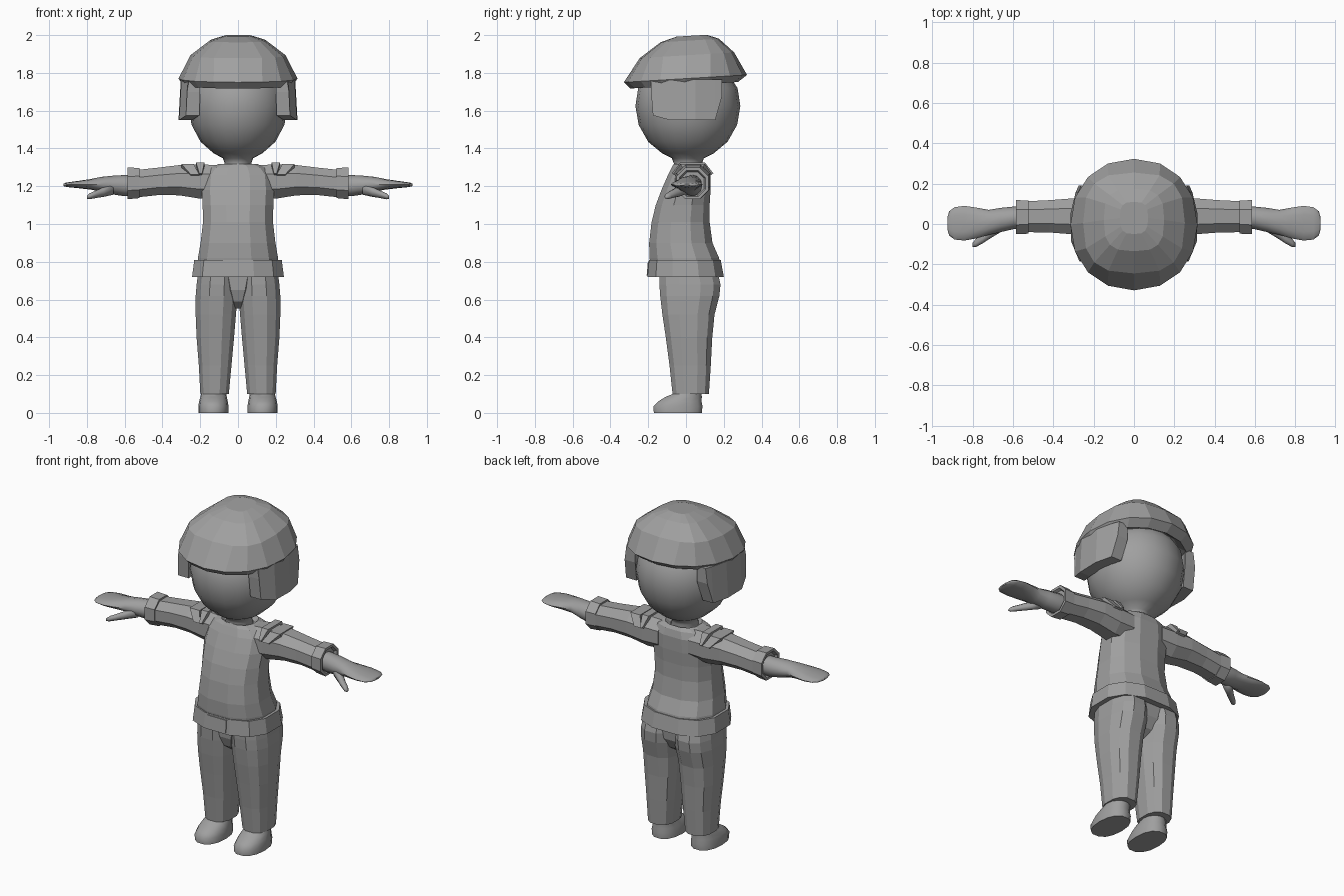
import bpy, bmesh, math
from mathutils import Vector

grey = bpy.data.materials.new("plain grey")
grey.diffuse_color = (0.35, 0.35, 0.35, 1)


def make(name, verts, faces, smooth=False, mirror=False):
    me = bpy.data.meshes.new(name)
    me.from_pydata(verts, [], faces)
    bm = bmesh.new()
    bm.from_mesh(me)
    bmesh.ops.recalc_face_normals(bm, faces=bm.faces)
    bm.to_mesh(me)
    bm.free()
    me.materials.append(grey)
    ob = bpy.data.objects.new(name, me)
    bpy.context.collection.objects.link(ob)
    if smooth:
        me.shade_smooth()
    if mirror:
        mod = ob.modifiers.new("mirror", 'MIRROR')
        mod.use_mirror_merge = False
    return ob


def loft(name, rings, n=12, axis='Z', phase=0.0, tilt=0.0, **kw):
    """Skin rings of (centre, radius a, radius b, squareness), capped at both ends."""
    verts, faces = [], []
    for c, a, b, e in rings:
        for i in range(n):
            t = 2 * math.pi * (i + phase) / n
            u = math.copysign(abs(math.cos(t)) ** (2 / e), math.cos(t)) * a
            v = math.copysign(abs(math.sin(t)) ** (2 / e), math.sin(t)) * b
            x, y, z = c
            verts.append((x + u, y + v, z + tilt * (y + v)) if axis == 'Z' else (x, y + u, z + v))
    for r in range(len(rings) - 1):
        for i in range(n):
            j = (i + 1) % n
            faces.append((r * n + i, r * n + j, r * n + n + j, r * n + n + i))
    faces.append(tuple(range(n)))
    faces.append(tuple(range(len(verts) - n, len(verts))))
    return make(name, verts, faces, **kw)


def slab(name, outer, inner, rows, **kw):
    """Solid between two matching point grids that are `rows` points across."""
    m = len(outer) // rows
    o = len(outer)
    faces = []
    for k in range(m - 1):
        for r in range(rows - 1):
            q = (k * rows + r, k * rows + r + 1, (k + 1) * rows + r + 1, (k + 1) * rows + r)
            faces += [q, tuple(i + o for i in q)]
        for r in (0, rows - 1):
            a, b = k * rows + r, (k + 1) * rows + r
            faces.append((a, b, b + o, a + o))
    for k in (0, m - 1):
        for r in range(rows - 1):
            a = k * rows + r
            faces.append((a, a + 1, a + 1 + o, a + o))
    return make(name, outer + inner, faces, **kw)


# Head and neck, one smooth turned form
head = [(1.27, .078), (1.32, .07), (1.348, .08), (1.375, .13), (1.435, .198), (1.525, .246),
        (1.625, .262), (1.72, .248), (1.81, .19), (1.87, .09)]
loft("head", [((0, .01, z), r, r * 1.06, 2) for z, r in head], n=20, smooth=True)

# Helmet: open-bottomed faceted dome with a flared rim, tilted slightly back
loft("helmet", [((0, 0, 1.76), .235, .245, 2), ((0, -.01, 1.735), .29, .285, 2.1),
                ((0, -.003, 1.77), .315, .326, 2.15), ((0, .005, 1.893), .252, .25, 2.8),
                ((0, .02, 1.97), .15, .155, 3), ((0, .03, 1.995), .07, .08, 3)],
     n=16, tilt=.06)

# Helmet ear flaps: (y, lower z, outer x)
cols = [(-.185, 1.70, .27), (-.175, 1.575, .275), (-.085, 1.55, .312), (.05, 1.55, .315),
        (.155, 1.55, .29), (.19, 1.675, .275)]
outer, inner = [], []
for y, z, x in cols:
    outer += [(x, y, z), (x - .012, y, 1.765)]
    inner += [(x - .07, y, z), (x - .07, y, 1.765)]
slab("helmet_ear_flap", outer, inner, 2, mirror=True)

# Jacket body: (z, half width, front y, back y)
body = [(.76, .215, -.185, .185), (.82, .212, -.193, .175), (.90, .198, -.195, .14),
        (1.01, .185, -.182, .125), (1.10, .187, -.16, .125), (1.18, .192, -.13, .13),
        (1.26, .185, -.095, .13), (1.30, .15, -.075, .12), (1.318, .10, -.065, .105)]
torso = [((0, (f + b) / 2, z), w * 1.03, (b - f) / 2 * 1.03, 2.4) for z, w, f, b in body]
torso.append(((0, .015, 1.295), .08, .078, 2))
loft("jacket_body", torso, phase=.5)

# Sleeves and cuffs
loft("sleeve", [((.10, .03, 1.225), .10, .092, 2.2), ((.20, .035, 1.225), .098, .098, 2.2),
                ((.31, .038, 1.232), .095, .086, 2.2), ((.42, .038, 1.226), .086, .078, 2.2),
                ((.54, .036, 1.213), .082, .078, 2.2)],
     n=8, axis='X', phase=.5, mirror=True)
loft("cuff", [((.522, .034, 1.217), .088, .086, 2.2), ((.585, .034, 1.215), .091, .090, 2.2),
              ((.585, .034, 1.215), .074, .074, 2.2), ((.568, .034, 1.215), .066, .066, 2.2)],
     n=8, axis='X', phase=.5, mirror=True)

# Hands and thumbs: (x, y, z, half width, half thickness)
palm = [(.55, .034, 1.205, .052, .056), (.60, .03, 1.203, .056, .056), (.66, .02, 1.206, .06, .05),
        (.72, .008, 1.21, .062, .04), (.78, .005, 1.21, .076, .028), (.84, .004, 1.209, .086, .02),
        (.89, .003, 1.208, .08, .014), (.916, .003, 1.208, .06, .010), (.925, .003, 1.207, .03, .005)]
loft("hand", [((x, y, z), a, b, 2) for x, y, z, a, b in palm], n=12, axis='X', smooth=True, mirror=True)
thumb = [(.66, -.01, 1.185, .03, .03), (.71, -.04, 1.17, .03, .026), (.75, -.072, 1.158, .024, .02),
         (.785, -.095, 1.147, .02, .016), (.80, -.103, 1.142, .01, .008)]
loft("thumb", [((x, y, z), a, b, 2) for x, y, z, a, b in thumb], n=8, axis='X', smooth=True, mirror=True)

# Shoulder straps draped over each sleeve: (y, z, inner x, outer x)
straps = {
    "shoulder_strap_outer": [(-.068, 1.262, .205, .25), (-.03, 1.318, .235, .30),
                             (.10, 1.318, .235, .30), (.138, 1.262, .205, .25)],
    "shoulder_strap_inner": [(-.075, 1.268, .19, .205), (-.03, 1.326, .178, .222),
                             (.10, 1.326, .178, .222), (.145, 1.268, .19, .205)],
}
for name, pts in straps.items():
    outer, inner = [], []
    for y, z, x0, x1 in pts:
        mid = Vector((0, .035, 1.22))
        for x in (x0, x1):
            p = Vector((x, y, z))
            outer.append(tuple(p))
            inner.append(tuple(p.lerp(Vector((x, mid.y, mid.z)), .25)))
    slab(name, outer, inner, 2, mirror=True)

# Belt with a front buckle plate
loft("belt", [((0, 0, .722), .20, .17, 2.5), ((0, -.002, .72), .25, .208, 2.5),
              ((0, -.006, .81), .238, .195, 2.5), ((0, -.006, .806), .20, .17, 2.5)], phase=.5)
buckle = [(x, -.205 + .09 * (z - .72), z) for x in (-.063, .063) for z in (.728, .802)]
slab("belt_buckle", [(x, y - .004, z) for x, y, z in buckle], [(x, y + .02, z) for x, y, z in buckle], 2)

# Trousers: (z, inner x, outer x, front y, back y)
leg = [(.10, .048, .200, -.072, .122), (.25, .034, .208, -.088, .132), (.40, .02, .22, -.108, .14),
       (.52, .010, .225, -.126, .152), (.62, .002, .225, -.138, .178), (.68, .001, .22, -.142, .184),
       (.76, .001, .21, -.142, .165)]
loft("trouser_leg", [(((i + o) / 2, (f + b) / 2, z), (o - i) / 2 * 1.02, (b - f) / 2 * 1.02, 2.5)
                     for z, i, o, f, b in leg], phase=.5, mirror=True)
loft("trouser_seat", [((0, .01, .552), .035, .06, 2.2), ((0, .012, .59), .055, .118, 2.3),
                      ((0, .017, .65), .085, .148, 2.4), ((0, .018, .76), .13, .158, 2.4)],
     n=8, phase=.5)

# Shoes
loft("shoe", [((.13, -.043, 0), .08, .13, 2.3), ((.13, -.043, .035), .08, .133, 2.3),
              ((.13, -.033, .06), .076, .118, 2.2), ((.129, -.012, .085), .070, .098, 2.1),
              ((.128, .012, .105), .065, .072, 2), ((.127, .015, .14), .06, .065, 2)],
     n=14, smooth=True, mirror=True)

# Keep the soles and hand seams crisp
for ob in bpy.data.objects:
    if ob.name.startswith(("shoe", "hand", "head")) and ob.data.polygons[0].use_smooth:
        ob.data.set_sharp_from_angle(angle=math.radians(50))
